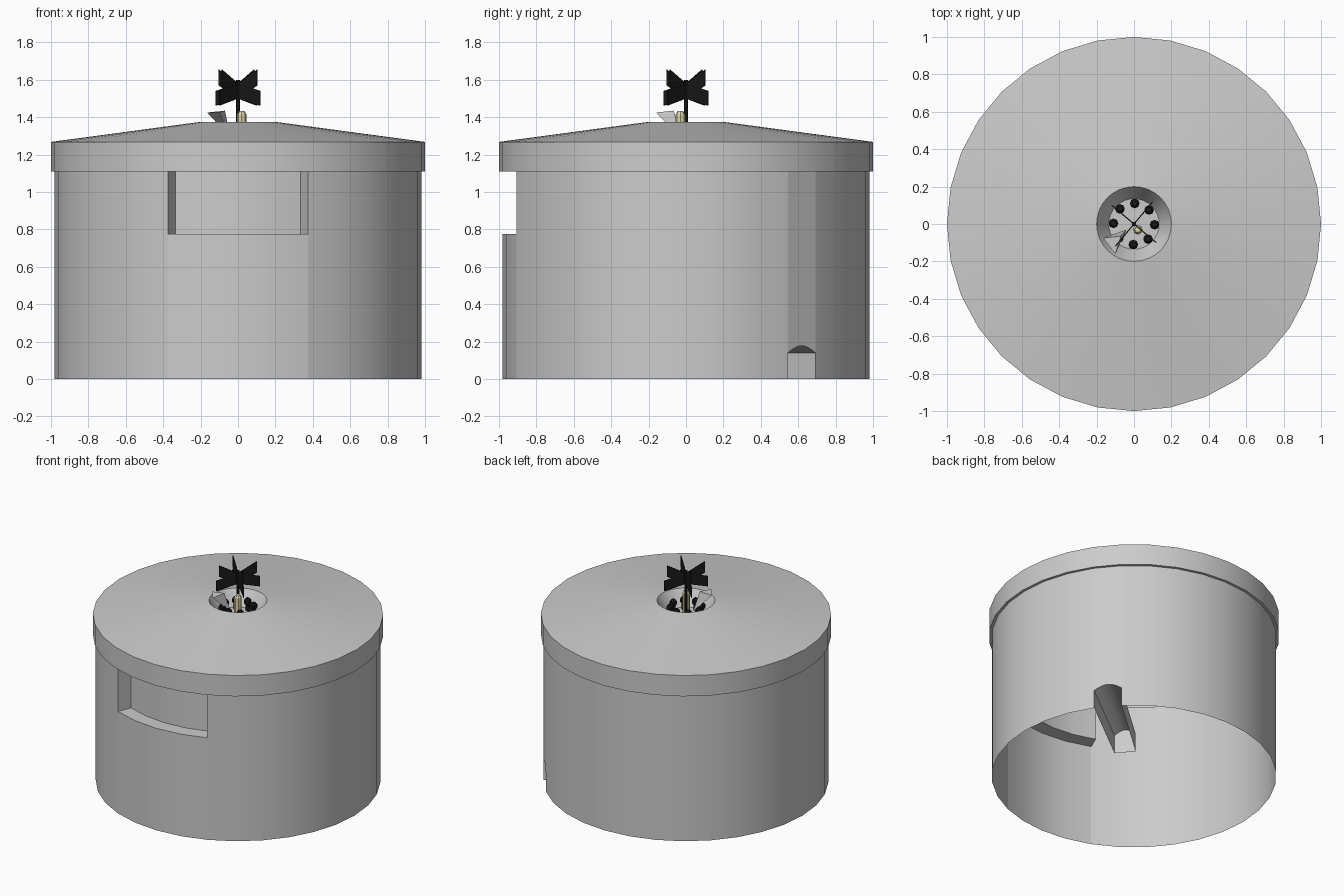
import bpy, bmesh
from math import sin, cos, pi, radians
from mathutils import Vector

if "Cube" in bpy.data.objects:
    bpy.data.objects.remove(bpy.data.objects["Cube"])

N = 32
STEP = 2 * pi / N


def material(name, rgb):
    m = bpy.data.materials.new(name)
    m.diffuse_color = (*rgb, 1)
    m.use_nodes = True
    m.node_tree.nodes["Principled BSDF"].inputs["Base Color"].default_value = m.diffuse_color
    return m


BLACK = material("black", (0.01, 0.01, 0.01))
CREAM = material("cream", (0.75, 0.68, 0.4))


def finish(name, bm, mat=None, smooth=False, weld=True):
    if weld:
        bmesh.ops.remove_doubles(bm, verts=bm.verts, dist=0.0005)
    me = bpy.data.meshes.new(name)
    bm.to_mesh(me)
    bm.free()
    ob = bpy.data.objects.new(name, me)
    bpy.context.collection.objects.link(ob)
    if mat:
        me.materials.append(mat)
    if smooth:
        bpy.ops.object.select_all(action='DESELECT')
        ob.select_set(True)
        bpy.context.view_layer.objects.active = ob
        bpy.ops.object.shade_smooth_by_angle(angle=radians(30))
    return ob


def face(bm, *pts):
    bm.faces.new([bm.verts.new(p) for p in pts])


def rim(i, r, z):
    return Vector((r * cos(i * STEP), r * sin(i * STEP), z))


def lathe(bm, profile, n=N, cx=0, cy=0):
    for (r0, z0), (r1, z1) in zip(profile, profile[1:]):
        for i in range(n):
            a, b = 2 * pi * i / n, 2 * pi * (i + 1) / n
            p = [(cx + r * cos(t), cy + r * sin(t), z)
                 for r, t, z in ((r0, a, z0), (r0, b, z0), (r1, b, z1), (r1, a, z1))]
            if r0 < 1e-6:
                p.pop(0)
            elif r1 < 1e-6:
                p.pop()
            face(bm, *p)


# drum wall with a recessed window and an arched tunnel
R, RI, TOP, SILL = 0.98, 0.873, 1.11, 0.775
bm = bmesh.new()
for i in range(N):
    def wall(r, z0, z1):
        face(bm, rim(i, r, z0), rim(i + 1, r, z0), rim(i + 1, r, z1), rim(i, r, z1))
    if 22 <= i <= 25:
        wall(R, 0, SILL)
        wall(RI, SILL, TOP)
        face(bm, rim(i, R, SILL), rim(i + 1, R, SILL), rim(i + 1, RI, SILL), rim(i, RI, SILL))
        face(bm, rim(i, RI, TOP), rim(i + 1, RI, TOP), rim(i + 1, R, TOP), rim(i, R, TOP))
    elif i == 3:
        a, b = rim(3, R, 0), rim(4, R, 0)
        outer = [a.copy()]
        for k in range(9):
            p = a.lerp(b, k / 8)
            p.z = 0.14 + 0.038 * sin(pi * k / 8)
            outer.append(p)
        outer.append(b.copy())
        face(bm, *outer[1:-1], rim(4, R, TOP), rim(3, R, TOP))
        # tunnel narrows towards its closed inner end
        mid = (a + b) / 2
        inward = -mid.normalized() * 0.64
        inner = []
        for p in outer:
            q = mid + (p - mid) * 0.77 + inward
            q.z = p.z
            inner.append(q)
        for k in range(len(outer) - 1):
            face(bm, outer[k], inner[k], inner[k + 1], outer[k + 1])
        face(bm, *inner)
    else:
        wall(R, 0, TOP)
for i, flip in ((22, False), (26, True)):
    jamb = [rim(i, R, SILL), rim(i, RI, SILL), rim(i, RI, TOP), rim(i, R, TOP)]
    face(bm, *(reversed(jamb) if flip else jamb))
finish("drum_wall", bm, smooth=True)

# lid with sloping roof and central sunken cup
bm = bmesh.new()
lathe(bm, [(0.98, 1.11), (1.0, 1.11), (1.0, 1.268), (0.2, 1.375), (0.135, 1.26), (0, 1.26)])
finish("lid", bm, smooth=True)

# ring of eight knobbed pegs in the cup
bm = bmesh.new()
for k in range(8):
    t = k * pi / 4 + radians(-2)
    lathe(bm, [(0.016, 1.24), (0.016, 1.30), (0.026, 1.315), (0.026, 1.335), (0.014, 1.35), (0, 1.352)],
          8, 0.11 * cos(t), 0.11 * sin(t))
finish("pegs", bm, BLACK)

# finned shaft
bm = bmesh.new()
lathe(bm, [(0.012, 1.26), (0.012, 1.6), (0, 1.6)], 8)
T = 0.003
upper = [(0, 1.58), (0.135, 1.655), (0.135, 1.57), (0, 1.50)]
lower = [(0, 1.58), (0.155, 1.54), (0.155, 1.462), (0, 1.50)]
for k in range(4):
    t = radians(-40 + 90 * k)
    d, s = Vector((cos(t), sin(t), 0)), Vector((-sin(t), cos(t), 0)) * T
    for outline in (upper, lower):
        left = [d * r + s + Vector((0, 0, z)) for r, z in outline]
        right = [p - 2 * s for p in left]
        face(bm, *left[::-1])
        face(bm, *right)
        for j in range(4):
            face(bm, left[j], left[(j + 1) % 4], right[(j + 1) % 4], right[j])
finish("finned_shaft", bm, BLACK, weld=False)

# short pale post beside the shaft
bm = bmesh.new()
lathe(bm, [(0.026, 1.26), (0.026, 1.415), (0.015, 1.432), (0, 1.432)], 8, 0.02, -0.03)
finish("pale_post", bm, CREAM)

# leaning pointed scoop
bm = bmesh.new()
tip = (-0.04, -0.03, 1.29)
a, b, c = (-0.165, -0.075, 1.425), (-0.10, -0.16, 1.425), (-0.07, -0.065, 1.435)
for tri in ((tip, a, b), (tip, b, c), (tip, c, a), (a, c, b)):
    face(bm, *tri)
finish("leaning_scoop", bm)
